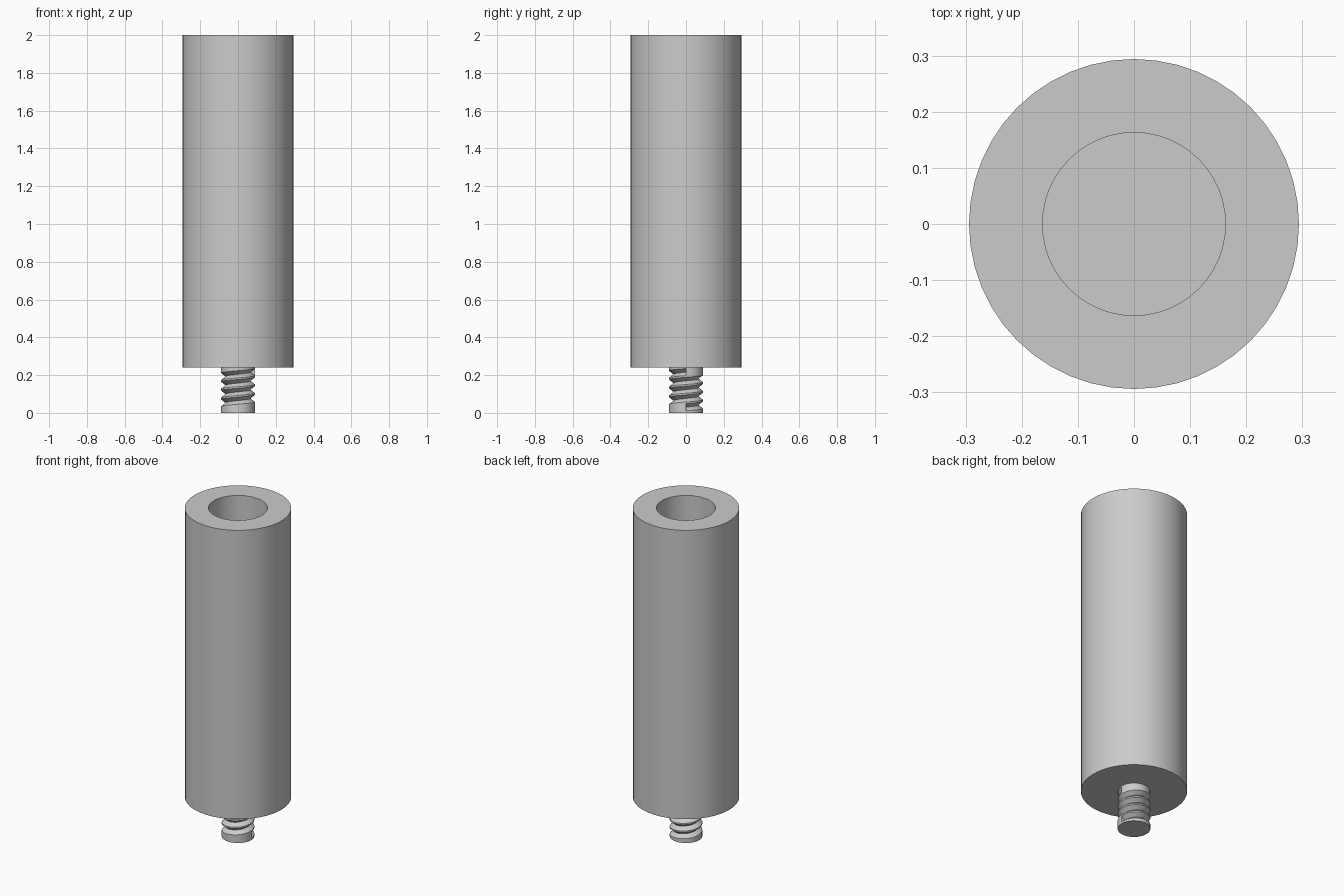
import bpy, bmesh, math

cube = bpy.data.objects.get("Cube")
if cube:
    bpy.data.objects.remove(cube)

# Single grey metal
metal = bpy.data.materials.new("grey_metal")
metal.use_nodes = True
GREY = (0.6, 0.6, 0.6, 1)
metal.diffuse_color = GREY
metal.node_tree.nodes["Principled BSDF"].inputs["Base Color"].default_value = GREY

BODY_BOTTOM, TOP = 0.24, 2.0
BODY_R, BORE_R, BORE_FLOOR = 0.294, 0.163, 1.2
SIDES = 48


def finish(bm, name):
    bmesh.ops.remove_doubles(bm, verts=bm.verts, dist=1e-5)
    bmesh.ops.recalc_face_normals(bm, faces=bm.faces)
    mesh = bpy.data.meshes.new(name)
    bm.to_mesh(mesh)
    bm.free()
    mesh.materials.append(metal)
    obj = bpy.data.objects.new(name, mesh)
    bpy.context.collection.objects.link(obj)
    bpy.ops.object.select_all(action='DESELECT')
    obj.select_set(True)
    bpy.context.view_layer.objects.active = obj
    bpy.ops.object.shade_smooth_by_angle(angle=math.radians(30))
    return obj


def polar(r, a, z):
    return (r * math.cos(a), r * math.sin(a), z)


# Cylindrical body with a blind bore, revolved from its half section
bm = bmesh.new()
section = [(0, BODY_BOTTOM), (BODY_R, BODY_BOTTOM), (BODY_R, TOP),
           (BORE_R, TOP), (BORE_R, BORE_FLOOR), (0, BORE_FLOOR)]
verts = [bm.verts.new((r, 0, z)) for r, z in section]
edges = [bm.edges.new(pair) for pair in zip(verts, verts[1:])]
bmesh.ops.spin(bm, geom=verts + edges, cent=(0, 0, 0), axis=(0, 0, 1),
               angle=math.tau, steps=SIDES)
finish(bm, "body")

# Threaded stud: a cylinder with a helical V groove
STUD_R, ROOT_R = 0.09, 0.066
PITCH, TURNS, START, HALF = 0.0465, 4, 0.03, 0.019
bm = bmesh.new()
columns = []
for i in range(SIDES + 1):
    a = math.tau * i / SIDES
    column = [bm.verts.new(polar(STUD_R, a, 0))]
    for k in range(TURNS):
        z = START + PITCH * (k + i / SIDES)
        for r, dz in ((STUD_R, -HALF), (ROOT_R, 0), (STUD_R, HALF)):
            column.append(bm.verts.new(polar(r, a, z + dz)))
    column.append(bm.verts.new(polar(STUD_R, a, BODY_BOTTOM)))
    columns.append(column)

for left, right in zip(columns, columns[1:]):
    for j in range(len(left) - 1):
        bm.faces.new((left[j], right[j], right[j + 1], left[j + 1]))

# Walls closing both ends of the groove, and the flat stud tip
bm.faces.new(columns[0][1:4])
bm.faces.new(columns[-1][-4:-1])
bm.faces.new([c[0] for c in reversed(columns[:-1])])
finish(bm, "threaded_stud")
